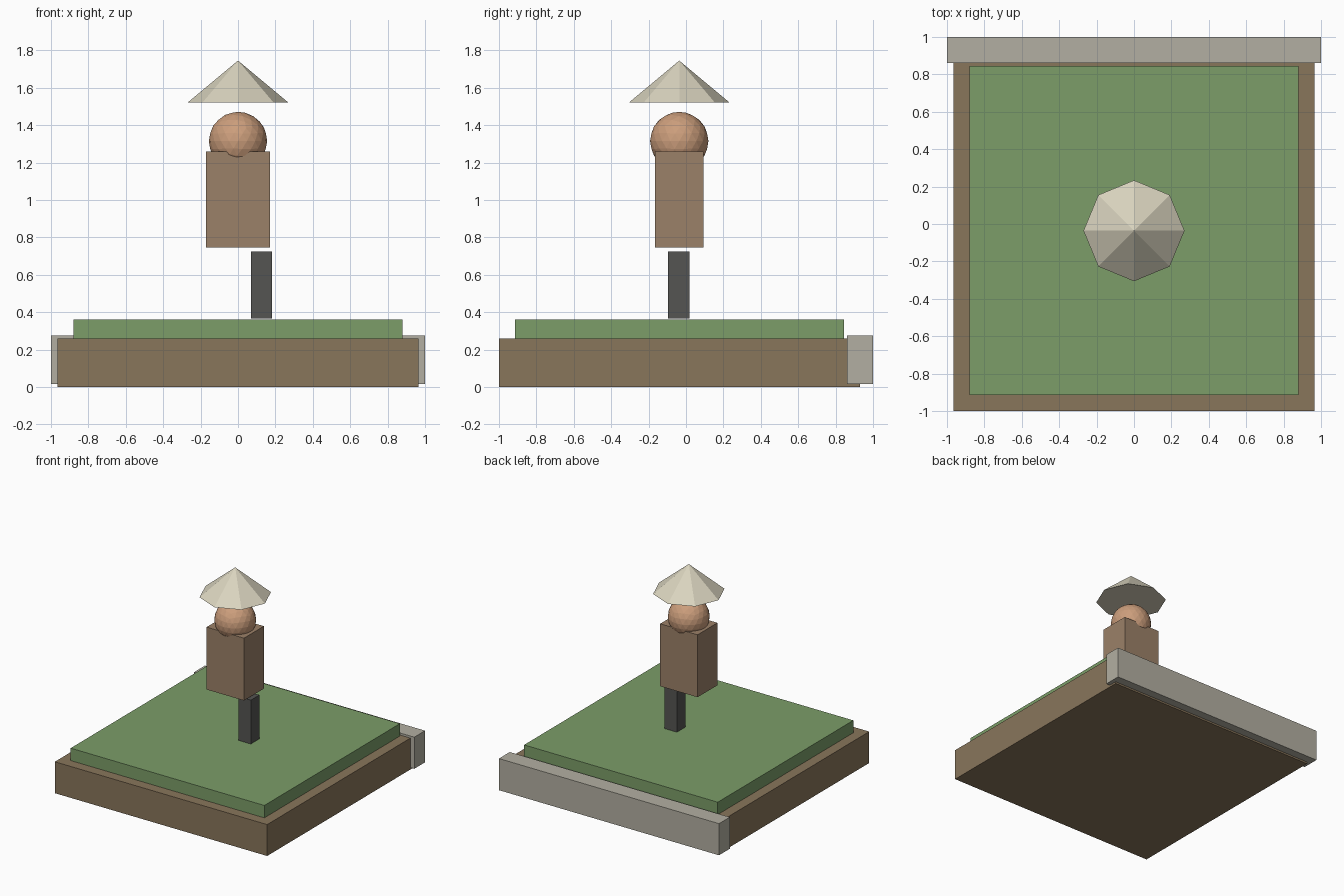
import bpy

if "Cube" in bpy.data.objects:
    bpy.data.objects.remove(bpy.data.objects["Cube"])


def finish(name, color):
    ob = bpy.context.object
    ob.name = name
    mat = bpy.data.materials.new(name + "_colour")
    mat.diffuse_color = (*color, 1)
    mat.use_nodes = True
    mat.node_tree.nodes["Principled BSDF"].inputs["Base Color"].default_value = mat.diffuse_color
    ob.data.materials.append(mat)
    return ob


def box(name, x, y, z, color):
    """Box from (min, max) ranges on each axis."""
    bpy.ops.mesh.primitive_cube_add(size=1, location=[sum(r) / 2 for r in (x, y, z)])
    bpy.context.object.scale = [r[1] - r[0] for r in (x, y, z)]
    bpy.ops.object.transform_apply(location=False, rotation=False, scale=True)
    return finish(name, color)


# Ground plot: soil slab, raised grass and the stone edging at the back
box("soil_base", (-0.965, 0.965), (-1.0, 0.93), (0, 0.258), (0.25, 0.18, 0.105))
box("grass_top", (-0.88, 0.88), (-0.915, 0.845), (0.258, 0.36), (0.2, 0.34, 0.14))
box("stone_edging", (-1.0, 1.0), (0.86, 1.0), (0.015, 0.275), (0.45, 0.43, 0.36))

# Figure: single leg, torso, head and hat
box("leg", (0.07, 0.183), (-0.095, 0.018), (0.365, 0.725), (0.09, 0.09, 0.085))
box("torso", (-0.17, 0.17), (-0.165, 0.093), (0.745, 1.258), (0.33, 0.22, 0.14))

bpy.ops.mesh.primitive_ico_sphere_add(subdivisions=3, radius=0.156, location=(0, -0.036, 1.315))
finish("head", (0.6, 0.34, 0.2))

bpy.ops.mesh.primitive_cone_add(vertices=8, radius1=0.27, radius2=0, depth=0.225,
                                location=(0, -0.036, 1.6325))
finish("straw_hat", (0.7, 0.66, 0.52))
